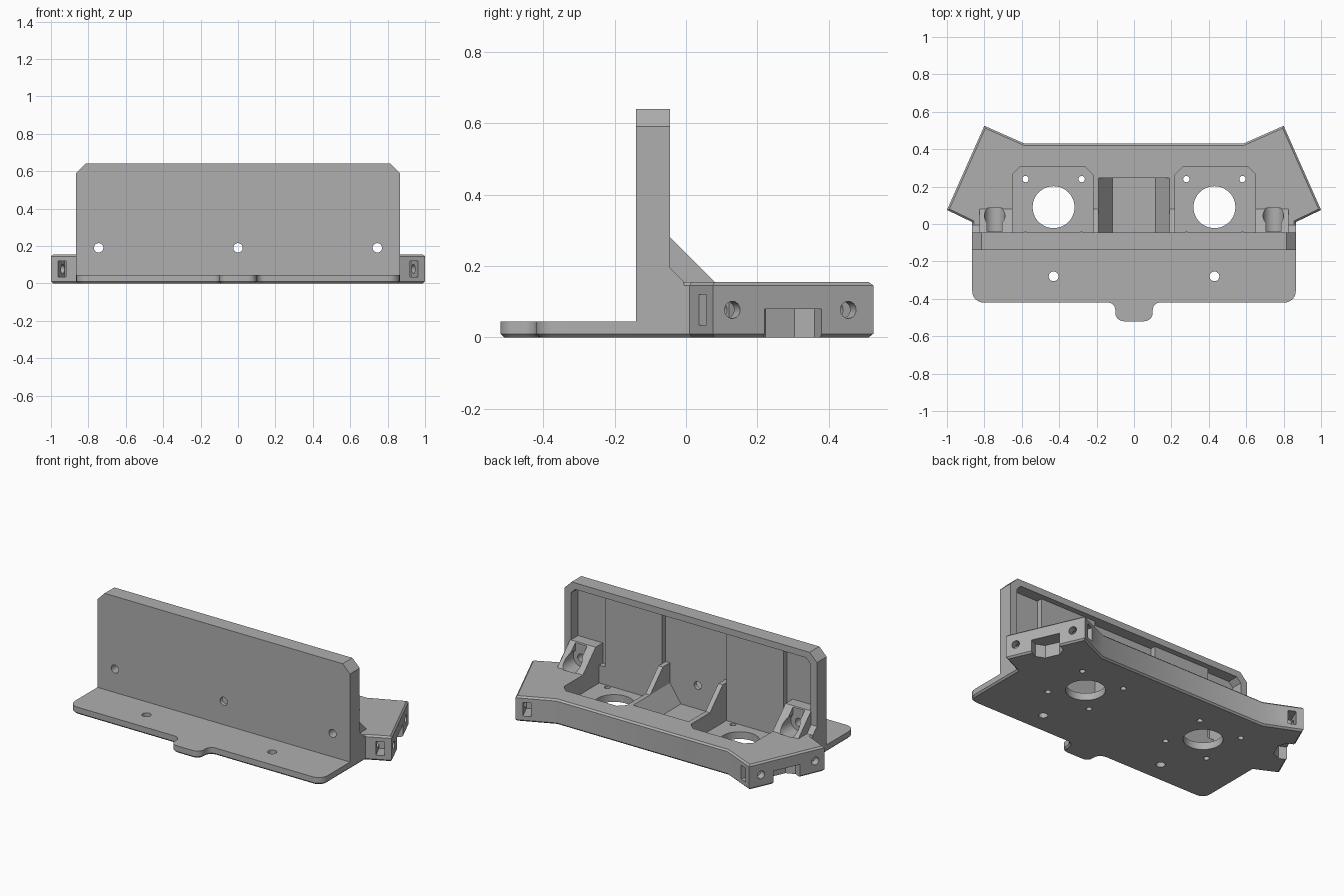
import bpy, bmesh
from math import cos, sin, pi
from mathutils import Vector

if "Cube" in bpy.data.objects:
    bpy.data.objects.remove(bpy.data.objects["Cube"])

grey = bpy.data.materials.new("plain_grey")
grey.use_nodes = True
COLOUR = (0.43, 0.43, 0.43, 1)
grey.diffuse_color = COLOUR
grey.node_tree.nodes["Principled BSDF"].inputs["Base Color"].default_value = COLOUR

# How outline (u, v) and extrusion w map to space
UP = lambda u, v, w: (u, v, w)
ALONG_Y = lambda u, v, w: (u, w, v)
ALONG_X = lambda u, v, w: (w, u, v)


def prism(name, outline, lo, hi, place=UP, side=1, bevel_z=None):
    """Extrude an outline from lo to hi; bevel_z chamfers the rim at that height."""
    bm = bmesh.new()
    rings = []
    for w in (lo, hi):
        ring = []
        for u, v in outline:
            p = Vector(place(u, v, w))
            p.x *= side
            ring.append(bm.verts.new(p))
        rings.append(ring)
        bm.faces.new(ring)
    n = len(outline)
    for i in range(n):
        j = (i + 1) % n
        bm.faces.new((rings[0][i], rings[0][j], rings[1][j], rings[1][i]))
    bmesh.ops.recalc_face_normals(bm, faces=bm.faces[:])
    if bevel_z is not None:
        rim = [e for e in bm.edges if all(abs(v.co.z - bevel_z) < 1e-5 for v in e.verts)]
        bmesh.ops.bevel(bm, geom=rim, offset=0.01, segments=1, affect='EDGES')
    mesh = bpy.data.meshes.new(name)
    bm.to_mesh(mesh)
    bm.free()
    mesh.materials.append(grey)
    ob = bpy.data.objects.new(name, mesh)
    bpy.context.collection.objects.link(ob)
    return ob


def rect(u0, u1, v0, v1):
    return [(u0, v0), (u1, v0), (u1, v1), (u0, v1)]


def circle(u, v, r, n=32):
    return [(u + r * cos(2 * pi * i / n), v + r * sin(2 * pi * i / n)) for i in range(n)]


def rounded(corners, steps=6):
    """Outline from (x, y, radius) corners joined by quarter-round curves."""
    out = []
    for i, (x, y, r) in enumerate(corners):
        p = Vector((x, y))
        if r == 0:
            out.append((x, y))
            continue
        a = (Vector(corners[i - 1][:2]) - p).normalized() * r
        b = (Vector(corners[(i + 1) % len(corners)][:2]) - p).normalized() * r
        for k in range(steps + 1):
            t = pi / 2 * k / steps
            out.append(tuple(p + a * (1 - sin(t)) + b * (1 - cos(t))))
    return out


def mirrored(half):
    return half + [(-c[0], *c[1:]) for c in reversed(half)]


def combine(target, tool, operation):
    mod = target.modifiers.new("combine", 'BOOLEAN')
    mod.operation, mod.solver, mod.object = operation, 'EXACT', tool
    bpy.context.view_layer.objects.active = target
    bpy.ops.object.modifier_apply(modifier=mod.name)
    bpy.data.objects.remove(tool)


def add(*args, **kw):
    combine(bracket, prism(*args, **kw), 'UNION')


def cut(*args, **kw):
    combine(bracket, prism(*args, **kw), 'DIFFERENCE')


SIDES = (1, -1)
TOP = 0.155
FLOOR = 0.045
wing = [(0.865, 0.01, 0), (1.0, 0.075, 0), (0.8, 0.525, 0), (0.585, 0.43, 0)]

# Base plate with rounded front corners and centre tab
base = [(0.1, -0.52, 0.045), (0.1, -0.42, 0.04), (0.865, -0.42, 0.06)] + wing
bracket = prism("mounting_bracket", rounded(mirrored(base)), 0, FLOOR, bevel_z=0)

# Rear body with angled wings
add("rear_body", rounded(mirrored([(0.865, -0.13, 0)] + wing)), 0.02, TOP, bevel_z=TOP)

# Upright wall with clipped top corners
add("upright_wall", mirrored([(0.865, 0.02), (0.865, 0.59), (0.815, 0.64)]),
    -0.14, -0.045, ALONG_Y)

# Recess in the back of the wall
cut("wall_recess", mirrored([(0.82, TOP), (0.82, 0.57), (0.79, 0.6)]), -0.08, 0, ALONG_Y)
cut("centre_recess", rect(-0.22, 0.22, TOP, 0.6), -0.115, 0, ALONG_Y)

# Centre trough with sloping sides
cut("trough", mirrored([(0.115, FLOOR), (0.19, TOP), (0.19, 0.3)]), -0.115, 0.245, ALONG_Y)

for s in SIDES:
    cut("outer_recess", [(0.61, TOP), (0.82, TOP), (0.82, 0.57), (0.79, 0.6), (0.61, 0.6)],
        -0.115, 0, ALONG_Y, s)
    # Pocket with clipped rear corners
    cut("pocket", [(0.22, -0.08), (0.65, -0.08), (0.65, 0.265), (0.61, 0.305),
                   (0.26, 0.305), (0.22, 0.265)], FLOOR, 0.4, UP, s)

    # Gussets bracing the wall
    for x0, x1, h in ((0.19, 0.22, 0.28), (0.65, 0.825, 0.28), (0.81, 0.865, 0.195)):
        add("gusset", [(-0.125, 0.1), (-0.125, h), (-0.045, h), (h - TOP - 0.045, TOP),
                       (h - TOP - 0.045, 0.1)], x0, x1, ALONG_X, s)

    # Screw seat in the outer gusset
    cut("screw_seat", circle(0.745, 0.19, 0.055), -0.04, 0.085, ALONG_Y, s)
    cut("seat_opening", rect(0.705, 0.785, 0.19, 0.4), -0.04, 0.085, ALONG_Y, s)

    # Large round opening, its four screw holes and the plate hole
    cut("round_opening", circle(0.43, 0.09, 0.112, 48), -0.1, 0.1, UP, s)
    for dx in SIDES:
        for dy in SIDES:
            cut("small_hole", circle(0.43 + dx * 0.15, 0.09 + dy * 0.15, 0.017, 20),
                -0.1, 0.1, UP, s)
    cut("plate_hole", circle(0.43, -0.28, 0.026), -0.1, 0.1, UP, s)

    # Wing end: bolt holes, nut slots and lower notch
    front, back = Vector((1.0, 0.075)), Vector((0.8, 0.525))
    along = (back - front).normalized()
    inward = Vector((-along.y, along.x))
    length = (back - front).length

    def on_wing(u, v, w):
        p = front + along * u + inward * v
        return p.x, p.y, w

    def into_wing(u, v, w):
        return on_wing(u, w, v)

    for u in (0.06, length - 0.077):
        cut("bolt_hole", circle(u, 0.077, 0.024, 24), -0.05, 0.15, into_wing, s)
    for u0, u1 in ((-0.06, 0.09), (length - 0.105, length + 0.06)):
        cut("nut_slot", rect(u0, u1, 0.042, 0.09), 0.035, 0.12, on_wing, s)
    m = length / 2
    cut("notch", [(m - 0.0875, -0.03), (m + 0.0875, -0.03), (m + 0.0875, 0.05),
                  (m + 0.045, 0.09), (m - 0.045, 0.09), (m - 0.0875, 0.05)],
        -0.05, 0.08, on_wing, s)

# Screw holes through the wall
for x in (-0.745, 0, 0.745):
    cut("wall_hole", circle(x, 0.19, 0.025), -0.2, 0.0, ALONG_Y)

bpy.ops.object.select_all(action='DESELECT')
bracket.select_set(True)
bpy.context.view_layer.objects.active = bracket
bpy.ops.object.shade_smooth_by_angle(angle=0.5)
